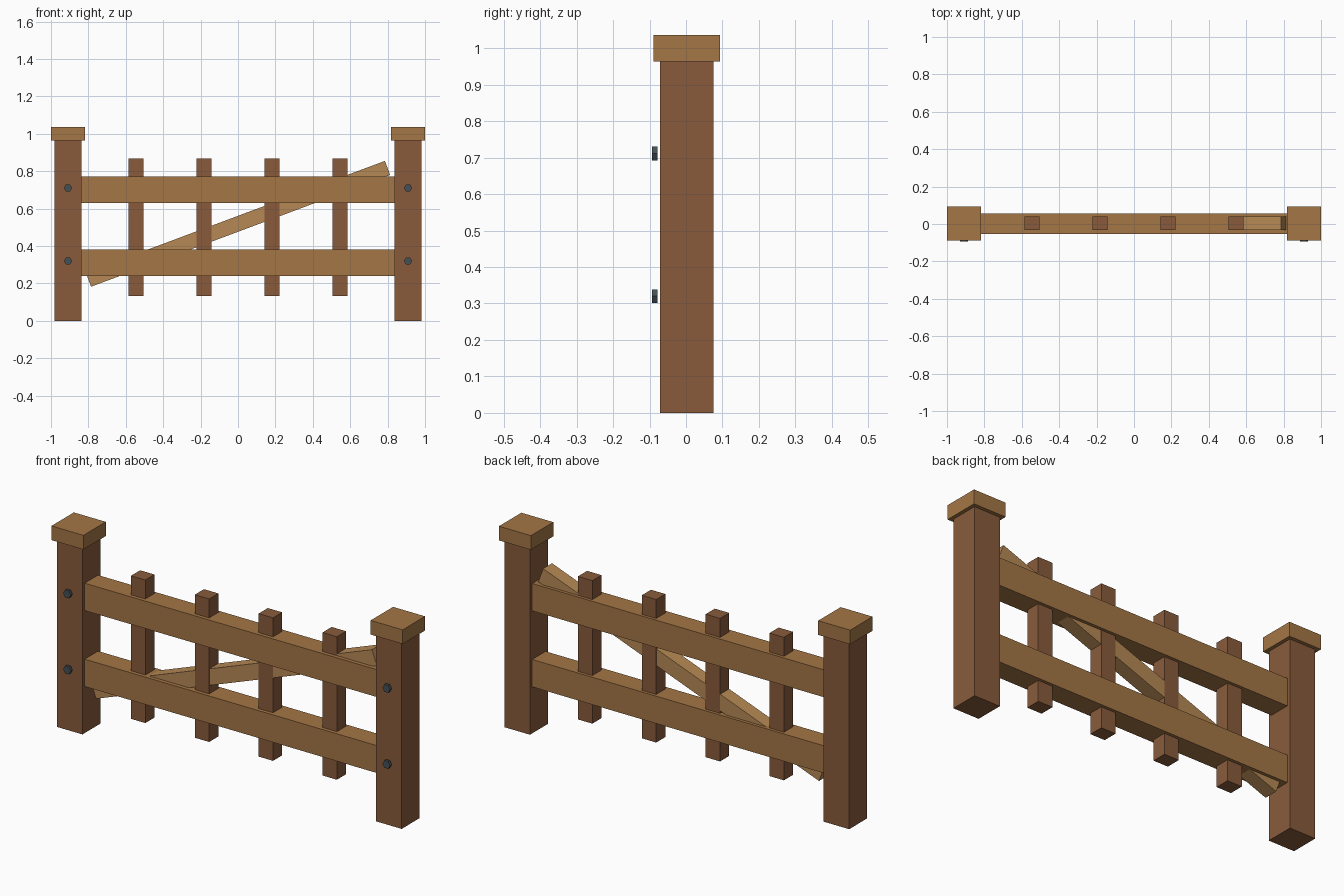
import bpy
from math import radians

if "Cube" in bpy.data.objects:
    bpy.data.objects.remove(bpy.data.objects["Cube"])

YC = 0.002  # common depth centre of the woodwork


def material(name, rgb):
    m = bpy.data.materials.new(name)
    m.diffuse_color = (*rgb, 1)
    m.use_nodes = True
    m.node_tree.nodes["Principled BSDF"].inputs["Base Color"].default_value = m.diffuse_color
    return m


DARK = material("dark_wood", (0.25, 0.105, 0.045))
MID = material("mid_wood", (0.37, 0.18, 0.06))
LIGHT = material("light_wood", (0.47, 0.25, 0.09))
IRON = material("iron", (0.06, 0.08, 0.09))


def box(name, centre, size, mat, tilt=0):
    bpy.ops.mesh.primitive_cube_add(size=1, location=centre, rotation=(0, tilt, 0))
    ob = bpy.context.object
    ob.name = name
    ob.scale = size
    bpy.ops.object.transform_apply(location=False, rotation=False, scale=True)
    ob.data.materials.append(mat)


# Posts, caps and hexagonal bolt heads on both sides
for side, s in (("left", -1), ("right", 1)):
    x = s * 0.909
    box(f"{side}_post", (x, YC, 0.4835), (0.1455, 0.1455, 0.967), DARK)
    box(f"{side}_post_cap", (x, YC, 1.0), (0.182, 0.182, 0.073), MID)
    for level, z in (("lower", 0.32), ("upper", 0.711)):
        bpy.ops.mesh.primitive_cylinder_add(
            vertices=6, radius=0.0218, depth=0.0145,
            location=(x, -0.0855, z), rotation=(radians(90), radians(30), 0))
        bolt = bpy.context.object
        bolt.name = f"{side}_{level}_bolt"
        bolt.data.materials.append(IRON)

# Horizontal rails
for level, z in (("lower", 0.31), ("upper", 0.701)):
    box(f"{level}_rail", (0, YC, z), (1.72, 0.109, 0.141), MID)

# Upright pickets
for i in range(4):
    box(f"picket_{i + 1}", (-0.5455 + i * 0.3637, YC + 0.002, 0.501),
        (0.082, 0.0745, 0.736), DARK)

# Diagonal brace
box("diagonal_brace", (0, YC + 0.002, 0.519), (1.707, 0.0725, 0.08), LIGHT, -radians(20.5))
